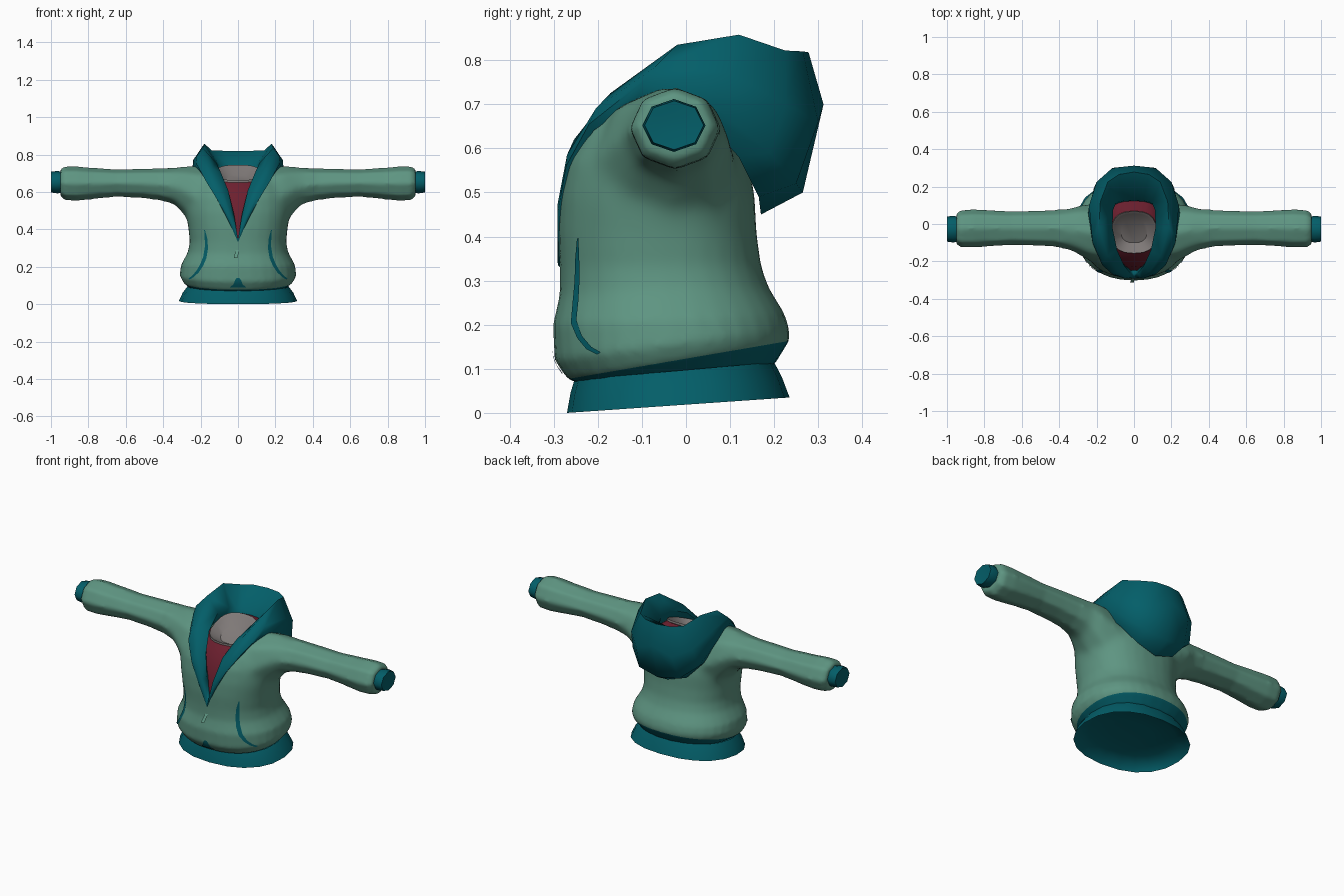
import bpy, bmesh, math
from mathutils import Vector

if "Cube" in bpy.data.objects:
    bpy.data.objects.remove(bpy.data.objects["Cube"])


def mat(name, col):
    m = bpy.data.materials.new(name)
    m.diffuse_color = (*col, 1)
    m.use_nodes = True
    m.node_tree.nodes["Principled BSDF"].inputs["Base Color"].default_value = m.diffuse_color
    return m


GREEN = mat("sage green", (0.112, 0.3, 0.222))
TEAL = mat("deep teal", (0.001, 0.112, 0.14))
RED = mat("dark red", (0.15, 0.014, 0.028))
GREY = mat("warm grey", (0.21, 0.19, 0.185))


def obj(name, bm, mats, angle=50):
    bmesh.ops.remove_doubles(bm, verts=bm.verts, dist=1e-4)
    bmesh.ops.recalc_face_normals(bm, faces=bm.faces)
    me = bpy.data.meshes.new(name)
    bm.to_mesh(me)
    bm.free()
    for m in mats:
        me.materials.append(m)
    o = bpy.data.objects.new(name, me)
    bpy.context.collection.objects.link(o)
    bpy.ops.object.select_all(action='DESELECT')
    o.select_set(True)
    bpy.context.view_layer.objects.active = o
    bpy.ops.object.shade_smooth_by_angle(angle=math.radians(angle))
    return o


def loft(bm, rows, closed=True, caps=(False, False)):
    vs = [[bm.verts.new(p) for p in r] for r in rows]
    n = len(vs[0])
    for a, b in zip(vs, vs[1:]):
        for j in range(n if closed else n - 1):
            k = (j + 1) % n
            bm.faces.new((a[j], a[k], b[k], b[j]))
    for r, on in zip((vs[0], vs[-1]), caps):
        if on:
            bm.faces.new(r)


def hoop(hw, yf, yb, zf, zb, n=20, e=0.88):
    # horizontal ring, tilted from front height zf to back height zb
    pts = []
    for k in range(n):
        a = 2 * math.pi * k / n
        c, s = (math.copysign(abs(v) ** e, v) for v in (math.cos(a), math.sin(a)))
        t = (s + 1) / 2
        pts.append((hw * c, yf + (yb - yf) * t, zf + (zb - zf) * t))
    return pts


def tube(x, y0, y1, z0, z1, n=8):
    # upright ring across the arm
    return [(x, (y0 + y1) / 2 + (y1 - y0) / 2 * math.sin(2 * math.pi * k / n),
             (z0 + z1) / 2 + (z1 - z0) / 2 * math.cos(2 * math.pi * k / n)) for k in range(n)]


def mirror(o):
    o.modifiers.new("mirror", 'MIRROR').use_clip = True


# solid torso and sleeves, fused into one skin
bm = bmesh.new()
loft(bm, [hoop(*r, n=32) for r in (
    (.255, -.25, .2, .068, .108), (.295, -.27, .235, .078, .165), (.312, -.298, .234, .12, .19),
    (.304, -.302, .224, .2, .225), (.268, -.286, .187, .27, .285), (.258, -.286, .17, .33, .335),
    (.266, -.29, .16, .41, .41), (.28, -.287, .156, .49, .49), (.28, -.274, .142, .57, .57),
    (.26, -.247, .122, .63, .63), (.22, -.2, .085, .69, .69), (.17, -.13, .04, .738, .738))],
    caps=(True, True))
for s in (1, -1):
    loft(bm, [tube(s * r[0], *r[1:]) for r in (
        (.17, -.22, .12, .36, .738), (.235, -.205, .112, .41, .742), (.29, -.172, .105, .475, .74),
        (.34, -.145, .088, .53, .734), (.42, -.123, .077, .555, .727), (.52, -.118, .073, .567, .725),
        (.65, -.114, .069, .574, .722), (.78, -.122, .077, .56, .73), (.86, -.128, .08, .551, .738),
        (.925, -.127, .076, .554, .738), (.95, -.11, .058, .575, .724))], caps=(True, True))
raw = obj("jacket_blank", bm, [GREEN])
rm = raw.modifiers.new("fuse", 'REMESH')
rm.mode, rm.voxel_size = 'VOXEL', .011
bm = bmesh.new()
bm.from_object(raw, bpy.context.evaluated_depsgraph_get())
bpy.data.objects.remove(raw)


# soften the armholes, then the torso, then everything lightly
def soften(rule, times):
    vs = [v for v in bm.verts if rule(abs(v.co.x), v.co.z)]
    for i in range(times):
        bmesh.ops.smooth_vert(bm, verts=vs, factor=.5, use_axis_x=True, use_axis_y=True, use_axis_z=True)


soften(lambda x, z: .17 < x < .37 and z > .38, 14)
soften(lambda x, z: x < .4 and z > .22, 5)
soften(lambda x, z: True, 2)


def cut(co, no):
    bmesh.ops.bisect_plane(bm, geom=bm.verts[:] + bm.edges[:] + bm.faces[:], plane_co=co, plane_no=no)


# front cut open in a V, hem coloured below a tilted line
for s in (1, -1):
    cut((0, 0, .35), (s, 0, -.38))
HEM, SLOPE = .123, .172
cut((0, 0, HEM), (0, -SLOPE, 1))
gone = []
for f in bm.faces:
    c = f.calc_center_median()
    f.material_index = int(c.z < HEM + SLOPE * c.y)
    if abs(c.x) < .38 * (c.z - .35) and (c.y < 0 or c.z > .66):
        gone.append(f)
bmesh.ops.delete(bm, geom=gone, context='FACES')
body = obj("jacket_body", bm, [GREEN, TEAL], 60)

# cuffs
bm = bmesh.new()
loft(bm, [tube(*r) for r in ((.93, -.09, .035, .6, .705), (.965, -.099, .044, .592, .712),
                             (1, -.094, .04, .597, .708), (.997, -.06, .005, .63, .675))],
     caps=(False, True))
mirror(obj("cuff", bm, [TEAL], 60))

# waistband, with a shallow domed underside
bm = bmesh.new()
loft(bm, [hoop(*r) for r in ((.27, -.253, .2, .075, .115), (.295, -.262, .218, .045, .08),
                             (.316, -.27, .235, 0, .035), (.3, -.256, .22, .03, .06),
                             (.24, -.2, .165, .055, .08), (.12, -.1, .07, .07, .08))],
     caps=(False, True))
obj("waistband", bm, [TEAL], 75)

# hood, lofted along the neckline from the V tip to the centre of the back
lower = [(0, -.285, .33), (.05, -.285, .44), (.105, -.262, .55), (.16, -.21, .64),
         (.205, -.11, .71), (.23, .03, .68), (.2, .12, .58), (.12, .165, .49), (0, .17, .45)]
belly = [(0, -.29, .335), (.05, -.292, .45), (.112, -.272, .56), (.17, -.22, .655),
         (.222, -.1, .75), (.245, .06, .7), (.215, .19, .59), (.13, .25, .52), (0, .265, .5)]
bulge = [(0, -.291, .34), (.047, -.292, .47), (.105, -.27, .585), (.165, -.205, .69),
         (.225, -.07, .785), (.24, .1, .77), (.2, .225, .7), (.115, .3, .66), (0, .312, .7)]
ridge = [(0, -.289, .345), (.036, -.286, .49), (.085, -.254, .62), (.14, -.172, .725),
         (.188, -.02, .835), (.18, .12, .858), (.14, .225, .822), (.08, .265, .82), (0, .278, .818)]
inner = [(0, -.265, .34), (.021, -.26, .48), (.053, -.222, .61), (.09, -.14, .7),
         (.115, -.02, .755), (.112, .075, .75), (.095, .115, .74), (.05, .125, .738), (0, .128, .738)]
lining = [(0, -.245, .33), (.026, -.24, .47), (.064, -.205, .59), (.11, -.13, .67),
          (.14, -.03, .69), (.135, .06, .69), (.105, .1, .69), (.055, .115, .69), (0, .118, .69)]
bm = bmesh.new()
loft(bm, [lower, belly, bulge, ridge, inner, lining], closed=False)
mirror(obj("hood", bm, [TEAL], 60))

# shirt inside the jacket, with a collar and a sunken neck
bm = bmesh.new()
loft(bm, [hoop(*r, e=.8) for r in (
    (.2, -.25, .12, .28, .3), (.2, -.25, .12, .42, .44), (.18, -.23, .13, .54, .62),
    (.15, -.185, .13, .62, .715), (.122, -.155, .068, .652, .73))])
obj("shirt", bm, [RED], 60)
bm = bmesh.new()
loft(bm, [hoop(*r, e=.78) for r in (
    (.122, -.157, .07, .648, .732), (.12, -.157, .068, .662, .745), (.106, -.14, .055, .65, .735),
    (.07, -.1, .025, .635, .69))], caps=(False, True))
obj("collar", bm, [GREY], 40)


# thin plates laid on the jacket body
def plate(name, rows, mats, both=False):
    b = bmesh.new()
    loft(b, rows, closed=False)
    o = obj(name, b, mats)
    w = o.modifiers.new("wrap", 'SHRINKWRAP')
    w.target = body
    w.wrap_mode = 'ABOVE_SURFACE'
    w.offset = .004
    if both:
        o.modifiers.new("mirror", 'MIRROR')


slit = [(.178, -.25, .395, .004), (.17, -.26, .35, .012), (.167, -.265, .3, .016),
        (.173, -.265, .25, .016), (.189, -.265, .205, .015), (.212, -.25, .17, .013),
        (.239, -.23, .145, .012), (.264, -.21, .13, .01)]
plate("pocket_slit", [[(x, y, z), (x + w, y + w, z + w * .4)] for x, y, z, w in slit], [TEAL], True)
plate("hem_notch", [[(-w, -.3, z), (0, -.3, z), (w, -.3, z)]
                    for w, z in ((.045, .076), (.025, .1), (.017, .125), (.008, .14))], [TEAL])

# zip pull
bm = bmesh.new()
loft(bm, [[(-.012, -.288, .29), (.006, -.288, .29)], [(-.022, -.314, .247), (-.002, -.314, .247)]],
     closed=False)
obj("zip_pull", bm, [GREEN])
